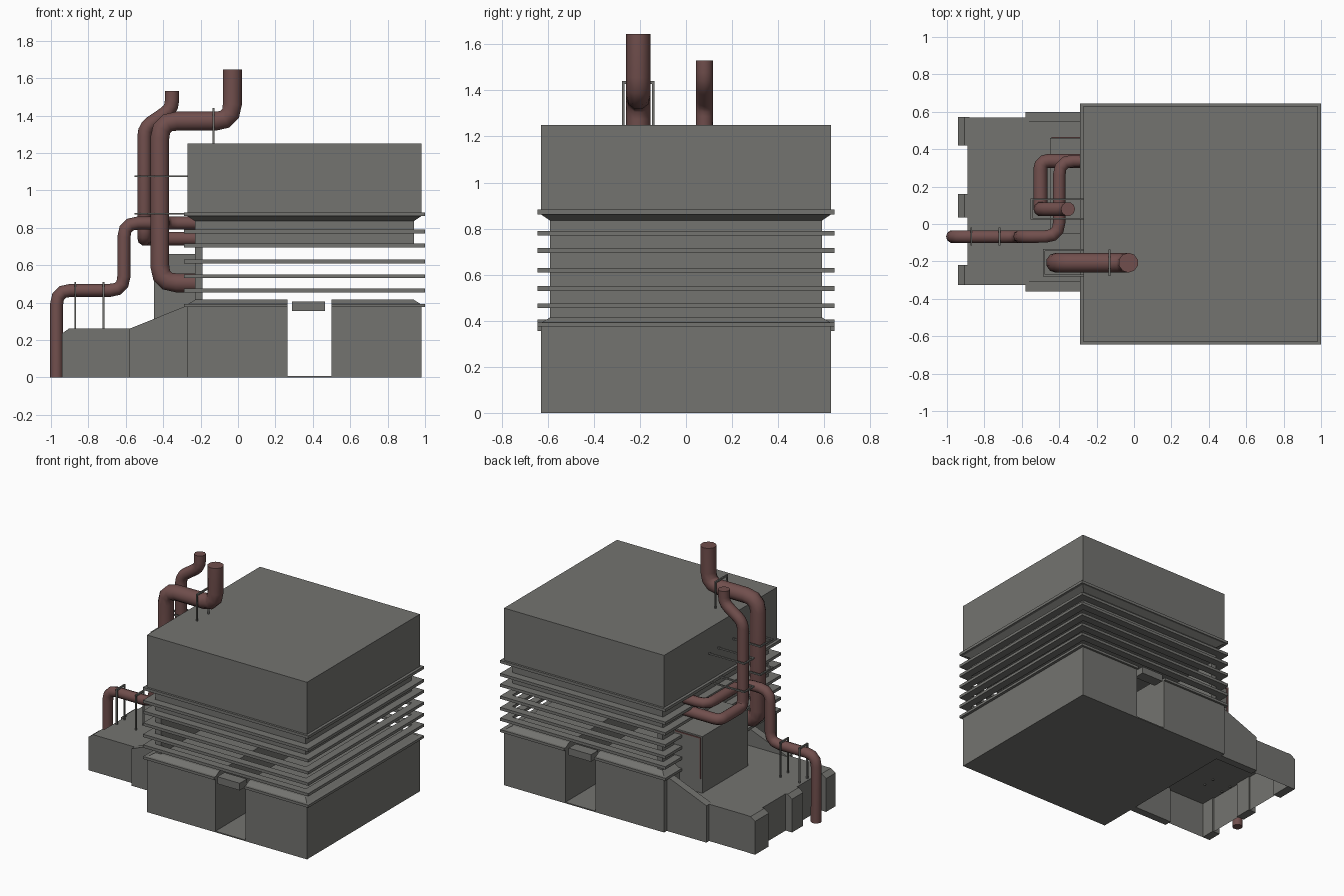
import bpy, bmesh, math
from mathutils import Vector

if "Cube" in bpy.data.objects:
    bpy.data.objects.remove(bpy.data.objects["Cube"])


def material(name, rgb):
    m = bpy.data.materials.new(name)
    m.diffuse_color = (*rgb, 1)
    m.use_nodes = True
    m.node_tree.nodes["Principled BSDF"].inputs["Base Color"].default_value = m.diffuse_color
    return m


GREY = material("concrete grey", (0.172, 0.172, 0.16))
RED = material("rust red", (0.165, 0.078, 0.074))


def finish(name, bm, mat):
    bmesh.ops.recalc_face_normals(bm, faces=bm.faces)
    me = bpy.data.meshes.new(name)
    bm.to_mesh(me)
    bm.free()
    me.materials.append(mat)
    ob = bpy.data.objects.new(name, me)
    bpy.context.collection.objects.link(ob)
    return ob


def add_loft(bm, r0, z0, r1, z1, bottom=True):
    """Solid between two rectangles (x0, x1, y0, y1)."""
    def rect(r, z):
        return [bm.verts.new(p) for p in ((r[0], r[2], z), (r[1], r[2], z),
                                          (r[1], r[3], z), (r[0], r[3], z))]
    a, b = rect(r0, z0), rect(r1, z1)
    if bottom:
        bm.faces.new(a[::-1])
    bm.faces.new(b)
    for i in range(4):
        j = (i + 1) % 4
        bm.faces.new((a[i], a[j], b[j], b[i]))


def boxes(name, items, mat=GREY, bottom=True):
    """One object from boxes given as (x0, x1, y0, y1, z0, z1)."""
    bm = bmesh.new()
    for b in items:
        add_loft(bm, b[:4], b[4], b[:4], b[5], bottom)
    return finish(name, bm, mat)


def prism(name, profile, spans, mat=GREY):
    """Extrude an xz profile along each y span."""
    bm = bmesh.new()
    for y0, y1 in spans:
        a = [bm.verts.new((x, y0, z)) for x, z in profile]
        b = [bm.verts.new((x, y1, z)) for x, z in profile]
        bm.faces.new(a)
        bm.faces.new(b[::-1])
        for i in range(len(a)):
            j = (i + 1) % len(a)
            bm.faces.new((a[i], a[j], b[j], b[i]))
    return finish(name, bm, mat)


def pipe(name, pts, r, bend=0.075, steps=3):
    """Round pipe along a path with filleted corners."""
    pts = [Vector(p) for p in pts]
    path = [pts[0]]
    for a, b, c in zip(pts, pts[1:], pts[2:]):
        d0, d1 = (a - b), (c - b)
        k = min(bend, d0.length * 0.49, d1.length * 0.49)
        p, q = b + d0.normalized() * k, b + d1.normalized() * k
        for i in range(steps + 1):
            t = i / steps
            path.append(p * (1 - t) ** 2 + b * 2 * t * (1 - t) + q * t * t)
    path.append(pts[-1])
    cu = bpy.data.curves.new(name, 'CURVE')
    cu.dimensions = '3D'
    cu.bevel_depth = r
    cu.bevel_resolution = 3
    cu.use_fill_caps = True
    s = cu.splines.new('POLY')
    s.points.add(len(path) - 1)
    for sp, p in zip(s.points, path):
        sp.co = (*p, 1)
    s.use_smooth = True
    cu.materials.append(RED)
    ob = bpy.data.objects.new(name, cu)
    bpy.context.collection.objects.link(ob)


# main plan rectangles: wall, recessed wall, outer trim
WALL = (-0.27, 0.98, -0.63, 0.63)
CORE = (-0.23, 0.94, -0.59, 0.59)
TRIM = (-0.29, 1.0, -0.645, 0.645)
DOOR = (0.265, 0.5)

# lower storey, split by a passage, with tapered top edge
bm = bmesh.new()
for x0, x1, c0, c1 in ((WALL[0], DOOR[0], CORE[0], DOOR[0]),
                       (DOOR[1], WALL[1], DOOR[1], CORE[1])):
    add_loft(bm, (x0, x1, -0.63, 0.63), 0, (x0, x1, -0.63, 0.63), 0.39)
    add_loft(bm, (x0, x1, -0.63, 0.63), 0.39, (c0, c1, -0.59, 0.59), 0.415)
finish("lower_storey", bm, GREY)
boxes("passage_floor", [(*DOOR, -0.63, 0.63, 0, 0.008)])
boxes("door_lintels", [(0.29, 0.465, s * 0.605 - 0.04, s * 0.605 + 0.04, 0.355, 0.405)
                       for s in (-1, 1)])

# upper storey with flared underside and recessed band
bm = bmesh.new()
add_loft(bm, WALL, 0.862, WALL, 1.25)
add_loft(bm, CORE, 0.835, WALL, 0.862)
add_loft(bm, CORE, 0.705, CORE, 0.835)
finish("upper_storey", bm, GREY)

# wall behind the louvres on the pipe side
boxes("end_wall", [(-0.23, -0.19, -0.59, 0.59, 0.41, 0.71)])


# louvre rings around the open storey, and trims
def ring(z0, z1, gap=None):
    x0, x1, y0, y1 = TRIM
    w = 0.055
    out = [(x0, x0 + w, y0, y1, z0, z1), (x1 - w, x1, y0, y1, z0, z1)]
    runs = [(x0 + w, x1 - w)] if not gap else [(x0 + w, gap[0]), (gap[1], x1 - w)]
    for a, b in runs:
        out += [(a, b, y0, y0 + w, z0, z1), (a, b, y1 - w, y1, z0, z1)]
    return out


boxes("louvres", sum((ring(z - 0.01, z + 0.01) for z in (0.465, 0.54, 0.62, 0.705, 0.78)), []))
boxes("upper_trim", ring(0.862, 0.882))
boxes("lower_trim", ring(0.375, 0.393, DOOR))

# annex: hollow low block, pilasters and sloped wing walls
boxes("annex", [(-0.89, -0.27, -0.325, 0.57, 0, 0.26)], bottom=False)
prism("annex_pilasters", [(-0.94, 0), (-0.88, 0), (-0.88, 0.26), (-0.905, 0.26), (-0.94, 0.235)],
      [(-0.325, -0.22), (0.035, 0.16), (0.42, 0.572)])
prism("annex_wings", [(-0.58, 0), (-0.27, 0), (-0.27, 0.385), (-0.58, 0.26)],
      [(-0.36, -0.305), (0.545, 0.60)])

# equipment block on the annex roof, with thin red edging
boxes("equipment_block", [(-0.45, -0.2, -0.05, 0.46, 0.25, 0.66)])
boxes("block_edging", [(-0.44, -0.432, 0.458, 0.465, 0.36, 0.65),
                       (-0.44, -0.24, 0.458, 0.465, 0.642, 0.65)], RED)

# pipes
pipe("drain_pipe", [(-0.97, -0.067, 0), (-0.97, -0.067, 0.465), (-0.61, -0.067, 0.465),
                    (-0.61, -0.067, 0.825), (-0.4, -0.067, 0.825), (-0.4, 0.337, 0.825),
                    (-0.21, 0.337, 0.825)], 0.035)
pipe("vent_pipe", [(-0.21, 0.337, 0.742), (-0.5, 0.337, 0.742), (-0.5, 0.08, 0.742),
                   (-0.5, 0.08, 1.335), (-0.353, 0.08, 1.435), (-0.353, 0.08, 1.53)], 0.038, 0.045)
pipe("main_stack", [(-0.21, -0.207, 0.505), (-0.418, -0.207, 0.505), (-0.418, -0.207, 1.37),
                    (-0.03, -0.207, 1.37), (-0.03, -0.207, 1.645)], 0.053, 0.09)

# pipe brackets: thin goalpost and wall hoops
t = 0.005


def post(x, y, half, z0, z1):
    return [(x - t, x + t, y + s * half - t, y + s * half + t, z0, z1) for s in (-1, 1)] + \
           [(x - t, x + t, y - half, y + half, z1 - 0.012, z1)]


def hoop(x, y, half, z, x1=-0.2):
    return [(x, x1, y + s * half - t, y + s * half + t, z - t, z + t) for s in (-1, 1)] + \
           [(x, x + 2 * t, y - half, y + half, z - t, z + t)]


boxes("pipe_posts", post(-0.87, -0.067, 0.042, 0.25, 0.51) + post(-0.72, -0.067, 0.042, 0.25, 0.51)
      + post(-0.13, -0.207, 0.065, 1.24, 1.44))
boxes("pipe_hoops", hoop(-0.553, 0.08, 0.052, 0.875) + hoop(-0.553, 0.08, 0.052, 1.075)
      + hoop(-0.487, -0.207, 0.068, 0.875) + hoop(-0.487, -0.207, 0.068, 1.075))
